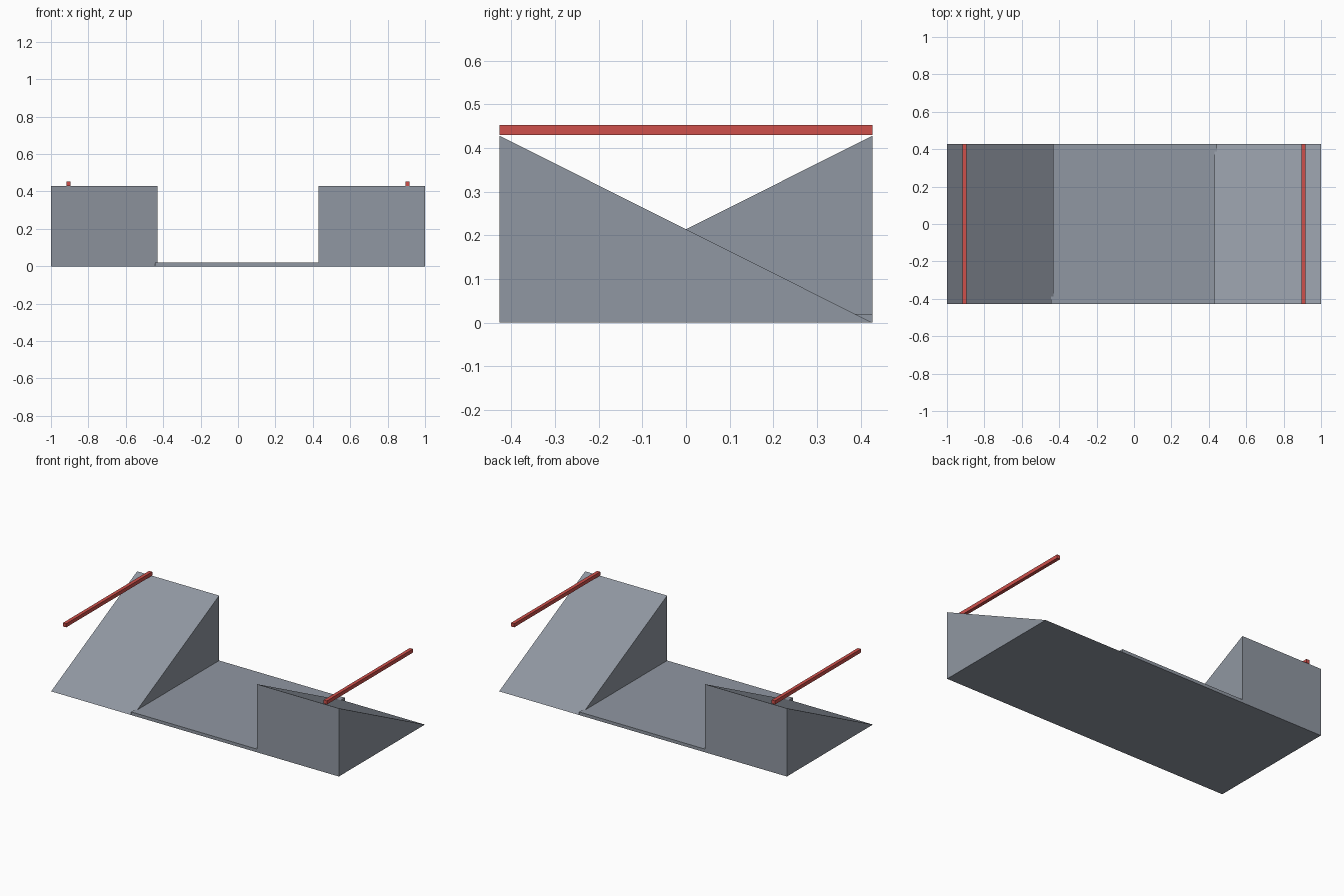
import bpy
import bmesh
from mathutils import Matrix

default = bpy.data.objects.get("Cube")
if default:
    bpy.data.objects.remove(default, do_unlink=True)

HALF_DEPTH = 0.427
RAMP_HEIGHT = 0.428
RAMP_INNER, RAMP_OUTER = 0.43, 1.0


def make_material(name, colour):
    mat = bpy.data.materials.new(name)
    mat.use_nodes = True
    mat.diffuse_color = colour
    mat.node_tree.nodes["Principled BSDF"].inputs["Base Color"].default_value = colour
    return mat


concrete = make_material("blue grey concrete", (0.28, 0.31, 0.36, 1))
rail_red = make_material("red rail", (0.62, 0.08, 0.07, 1))


def add_object(name, bm, mat):
    bmesh.ops.recalc_face_normals(bm, faces=bm.faces)
    mesh = bpy.data.meshes.new(name)
    bm.to_mesh(mesh)
    bm.free()
    mesh.materials.append(mat)
    obj = bpy.data.objects.new(name, mesh)
    bpy.context.collection.objects.link(obj)
    return obj


def box(name, size, centre, mat):
    bm = bmesh.new()
    bmesh.ops.create_cube(bm, size=1, matrix=Matrix.Translation(centre) @ Matrix.Diagonal((*size, 1)))
    return add_object(name, bm, mat)


def ramp(name, side):
    # Triangular profile extruded along x; the two ramps rise in opposite directions
    bm = bmesh.new()
    profile = [(-HALF_DEPTH, 0), (HALF_DEPTH, 0), (-HALF_DEPTH, RAMP_HEIGHT)]
    face = bm.faces.new([bm.verts.new((side * RAMP_INNER, side * y, z)) for y, z in profile])
    new = bmesh.ops.extrude_face_region(bm, geom=[face])["geom"]
    verts = [v for v in new if isinstance(v, bmesh.types.BMVert)]
    bmesh.ops.translate(bm, verts=verts, vec=(side * (RAMP_OUTER - RAMP_INNER), 0, 0))
    return add_object(name, bm, concrete)


# Thin floor joining the ramps, tucked slightly under each
box("floor_plate", (0.886, 2 * HALF_DEPTH, 0.02), (0, 0, 0.01), concrete)

# Opposed ramps with a level rail over each
for label, side in (("left", 1), ("right", -1)):
    ramp(label + "_ramp", side)
    box(label + "_rail", (0.022, 2 * HALF_DEPTH, 0.023), (side * 0.906, 0, 0.4415), rail_red)
